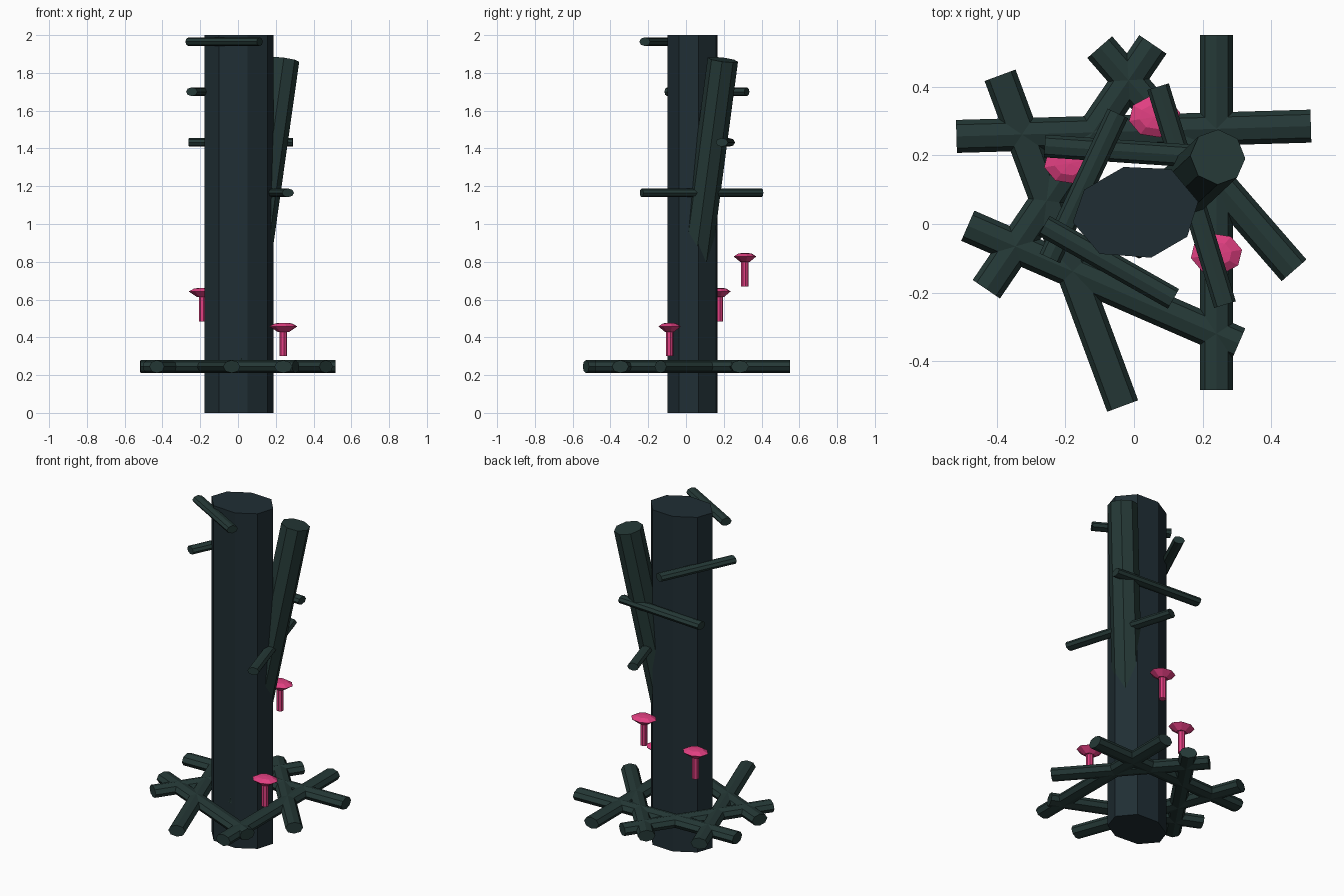
import bpy, bmesh, math
from mathutils import Vector

if "Cube" in bpy.data.objects:
    bpy.data.objects.remove(bpy.data.objects["Cube"])


def material(name, rgb):
    m = bpy.data.materials.new(name)
    m.diffuse_color = (*rgb, 1)
    m.use_nodes = True
    m.node_tree.nodes["Principled BSDF"].inputs["Base Color"].default_value = m.diffuse_color
    return m


BARK = material("bark", (0.014, 0.027, 0.034))
TWIG = material("twig", (0.018, 0.040, 0.037))
PINK = material("mushroom_pink", (0.75, 0.05, 0.22))


def loft(name, rings, mat):
    """Skin equal-length rings of points and cap both ends."""
    bm = bmesh.new()
    vs = [[bm.verts.new(p) for p in ring] for ring in rings]
    n = len(vs[0])
    for a, b in zip(vs, vs[1:]):
        for i in range(n):
            j = (i + 1) % n
            bm.faces.new((a[i], a[j], b[j], b[i]))
    bm.faces.new(vs[0][::-1])
    bm.faces.new(vs[-1])
    bmesh.ops.recalc_face_normals(bm, faces=bm.faces)
    mesh = bpy.data.meshes.new(name)
    bm.to_mesh(mesh)
    bm.free()
    mesh.materials.append(mat)
    ob = bpy.data.objects.new(name, mesh)
    bpy.context.collection.objects.link(ob)
    return ob


def rod(name, a, b, half_w, half_h, mat=TWIG, n=8):
    """Straight flattened rod with a ridge along its top."""
    a, b = Vector(a), Vector(b)
    d = (b - a).normalized()
    side = d.cross(Vector((0, 0, 1))).normalized()
    up = side.cross(d)
    angles = [2 * math.pi * i / n for i in range(n)]
    ring = [side * half_w * math.cos(t) + up * half_h * math.sin(t) for t in angles]
    return loft(name, [[a + p for p in ring], [b + p for p in ring]], mat)


def disc(x, y, z, rx, ry, n=8, turn=0.2):
    return [(x + rx * math.cos(turn + 2 * math.pi * i / n),
             y + ry * math.sin(turn + 2 * math.pi * i / n), z) for i in range(n)]


# trunk: squashed, turned octagon
outline = [(0.05, -0.098), (0.155, -0.037), (0.187, 0.065), (0.108, 0.16),
           (-0.03, 0.166), (-0.145, 0.1), (-0.178, 0.005), (-0.1, -0.087)]
loft("trunk", [[(x, y, z) for x, y in outline] for z in (0, 2)], BARK)

# side trunk leaning out of the main one
rod("leaning_trunk", (0.015, -0.02, 0.25), (0.244, 0.195, 1.87), 0.082, 0.08)

# crossing roots near the ground
roots = [(-0.517, 0.255, 0.515, 0.285), (0.24, 0.55, 0.24, -0.483),
         (-0.484, -0.005, 0.305, -0.348), (-0.39, 0.433, -0.033, -0.53),
         (-0.43, -0.19, 0.055, 0.523), (-0.10, 0.515, 0.466, -0.135)]
for i, (x1, y1, x2, y2) in enumerate(roots):
    rod(f"root_{i + 1}", (x1, y1, 0.245), (x2, y2, 0.245), 0.048, 0.034)

# twigs on the upper trunk
twigs = [(-0.262, -0.005, 0.115, -0.218, 1.965), (-0.245, -0.1, -0.047, 0.322, 1.7),
         (-0.26, 0.227, 0.29, 0.19, 1.432), (0.07, 0.4, 0.265, -0.235, 1.165)]
for i, (x1, y1, x2, y2, z) in enumerate(twigs):
    rod(f"twig_{i + 1}", (x1, y1, z), (x2, y2, z), 0.033, 0.023)

# mushrooms: stem and faceted cap
for i, (x, y, z) in enumerate([(0.24, -0.087, 0.3), (-0.187, 0.177, 0.485), (0.06, 0.312, 0.67)]):
    loft(f"mushroom_stem_{i + 1}", [disc(x, y, z + h, 0.02, 0.02) for h in (0, 0.15)], PINK)
    profile = [(0.03, 0.128), (0.076, 0.158), (0.045, 0.174), (0.004, 0.177)]
    loft(f"mushroom_cap_{i + 1}",
         [disc(x, y, z + h, r, r * 0.8) for r, h in profile], PINK)
